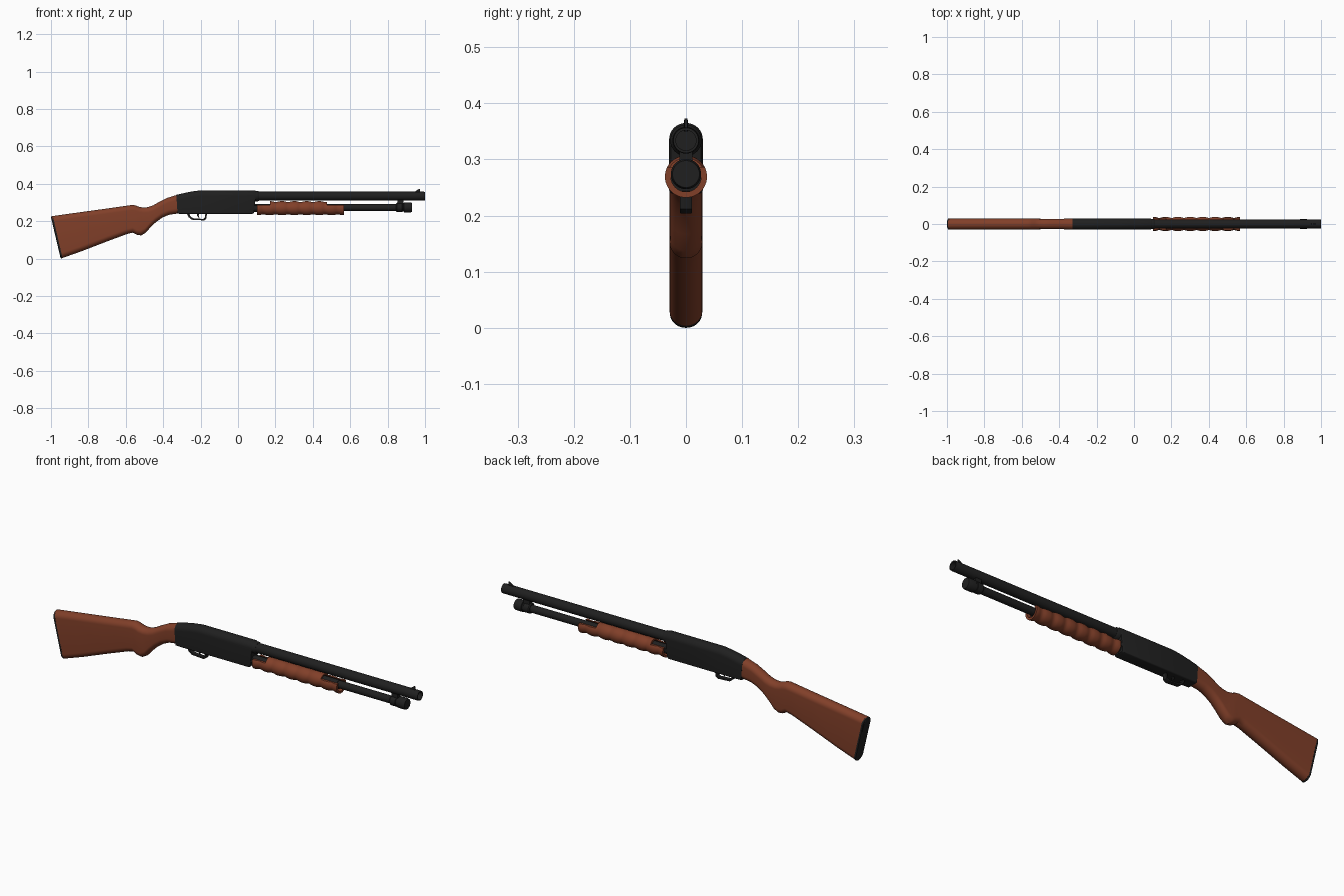
import bpy, bmesh, math
from mathutils import Vector

if "Cube" in bpy.data.objects:
    bpy.data.objects.remove(bpy.data.objects["Cube"])


def material(name, rgb):
    m = bpy.data.materials.new(name)
    m.diffuse_color = (*rgb, 1)
    m.use_nodes = True
    m.node_tree.nodes["Principled BSDF"].inputs["Base Color"].default_value = m.diffuse_color
    return m


WOOD = material("wood", (0.22, 0.05, 0.022))
BLACK = material("black_metal", (0.014, 0.014, 0.014))


def finish(name, bm, mat):
    bmesh.ops.recalc_face_normals(bm, faces=bm.faces[:])
    me = bpy.data.meshes.new(name)
    bm.to_mesh(me)
    bm.free()
    ob = bpy.data.objects.new(name, me)
    bpy.context.collection.objects.link(ob)
    if mat:
        me.materials.append(mat)
    return ob


def skin(bm, rings, caps=True, wrap=False):
    n, k = len(rings[0]), len(rings)
    for i in range(k if wrap else k - 1):
        a, b = rings[i], rings[(i + 1) % k]
        for j in range(n):
            bm.faces.new((a[j], a[(j + 1) % n], b[(j + 1) % n], b[j]))
    if caps:
        bm.faces.new(rings[0])
        bm.faces.new(rings[-1])


def loft(name, stations, rt, rb, mat, seg=8):
    """Rounded-rectangle sections spanning a top and a bottom point in the xz plane."""
    bm = bmesh.new()
    rings = []
    for xt, zt, xb, zb, w in stations:
        top, bot = Vector((xt, 0, zt)), Vector((xb, 0, zb))
        h = (top - bot).length
        up = (top - bot) / h
        t, b = min(rt, w * .98, h * .49), min(rb, w * .98, h * .49)
        ring = []
        for cy, cu, r, a0 in ((w - t, h - t, t, 0), (t - w, h - t, t, 90),
                              (b - w, b, b, 180), (w - b, b, b, 270)):
            for s in range(seg + 1):
                a = math.radians(a0 + 90 * s / seg)
                p = bot + up * (cu + r * math.sin(a))
                ring.append(bm.verts.new((p.x, cy + r * math.cos(a), p.z)))
        rings.append(ring)
    skin(bm, rings)
    return finish(name, bm, mat)


def lathe(name, profile, z, mat, seg=40, wrap=False):
    """Profile of (x, radius) turned around an axis along x."""
    bm = bmesh.new()
    rings = [[bm.verts.new((x, r * math.cos(2 * math.pi * j / seg),
                            z + r * math.sin(2 * math.pi * j / seg)))
              for j in range(seg)] for x, r in profile]
    skin(bm, rings, caps=not wrap, wrap=wrap)
    return finish(name, bm, mat)


def box(name, x0, x1, y, z0, z1, mat):
    bm = bmesh.new()
    bmesh.ops.create_cube(bm, size=1)
    for v in bm.verts:
        v.co = (x1 if v.co.x > 0 else x0, y if v.co.y > 0 else -y, z1 if v.co.z > 0 else z0)
    return finish(name, bm, mat)


# Wooden stock with grip
loft("stock", [
    (-.994, .227, -.942, .002, .029), (-.88, .243, -.84, .038, .029),
    (-.72, .265, -.70, .092, .029), (-.60, .282, -.592, .132, .029),
    (-.565, .287, -.562, .139, .029), (-.547, .284, -.54, .127, .029),
    (-.53, .277, -.518, .124, .029), (-.508, .273, -.495, .137, .028),
    (-.482, .275, -.468, .167, .028), (-.455, .284, -.44, .194, .028),
    (-.42, .304, -.405, .219, .028), (-.38, .324, -.37, .234, .028),
    (-.325, .341, -.318, .242, .029)], .028, .028, WOOD)
# Butt pad
loft("butt_pad", [(-1.0, .221, -.949, .004, .026), (-.998, .226, -.946, .0, .029),
                  (-.990, .2275, -.938, .0025, .0292)], .028, .028, BLACK)

# Receiver
loft("receiver", [
    (-.330, .341, -.323, .240, .0295), (-.29, .350, -.285, .239, .030),
    (-.245, .359, -.245, .239, .030), (-.20, .365, -.20, .239, .030),
    (.09, .365, .077, .239, .030), (.097, .361, .085, .244, .027)], .030, .007, BLACK)

# Barrel with bored muzzle
lathe("barrel", [(.05, .0235), (.994, .0235), (1.0, .0225), (1.0, .018), (.93, .018)], .334, BLACK)
lathe("barrel_collar", [(.08, .028), (.106, .028), (.112, .024)], .334, BLACK)

# Front sight
loft("front_sight", [(.945, .357, .945, .350, .004), (.967, .373, .965, .350, .003),
                     (.973, .373, .973, .350, .003)], .001, .001, BLACK, 2)

# Magazine tube, sleeve and stepped cap
lathe("magazine_tube", [(.06, .018), (.90, .018)], .273, BLACK)
lathe("slide_sleeve", [(.07, .0215), (.555, .0215)], .271, BLACK)
lathe("magazine_cap", [(.845, .021), (.85, .025), (.878, .025), (.88, .023), (.886, .023),
                       (.888, .027), (.922, .027), (.930, .024)], .274, BLACK)
box("barrel_lug", .852, .884, .012, .285, .318, BLACK)

# Ribbed fore-end, open on top near both ends
X0, X1, RIBS = .102, .567, 7
outer = []
for i in range(RIBS * 8 + 1):
    t = i / (RIBS * 8)
    outer.append((X0 + (X1 - X0) * t, .0375 - .005 * math.sin(math.pi * RIBS * t) ** 4))
fore = lathe("fore_end", outer + [(X1, .027), (X0, .027)], .2695, WOOD, 48, wrap=True)
for i, (a, b) in enumerate(((.05, .172), (.475, .62))):
    cut = box("slot_cutter_%d" % i, a, b, .05, .287, .35, None)
    cut.hide_render = True
    m = fore.modifiers.new("slot", 'BOOLEAN')
    m.object = cut
    m.operation = 'DIFFERENCE'
    m.solver = 'EXACT'
    bpy.context.view_layer.objects.active = fore
    bpy.ops.object.modifier_apply(modifier=m.name)
    bpy.data.objects.remove(cut)

# Slide bars running into the receiver
for s in (-1, 1):
    bar = box("slide_bar", .06, .17, .002, .268, .284, BLACK)
    bar.location.y = s * .0235

# Trigger guard and trigger
loft("trigger_guard", [
    (-.262, .244, -.275, .244, .011), (-.254, .226, -.265, .222, .011),
    (-.241, .216, -.247, .208, .011), (-.185, .212, -.182, .204, .011),
    (-.178, .218, -.170, .212, .011), (-.174, .244, -.165, .244, .011)],
    .002, .002, BLACK, 2)
loft("trigger", [(-.222, .244, -.208, .244, .004), (-.219, .230, -.210, .228, .004),
                 (-.211, .219, -.206, .216, .003)], .002, .002, BLACK, 2)

# Smooth shading with crisp edges
for ob in bpy.data.objects:
    ob.select_set(True)
    bpy.context.view_layer.objects.active = ob
bpy.ops.object.shade_smooth_by_angle(angle=math.radians(35))
